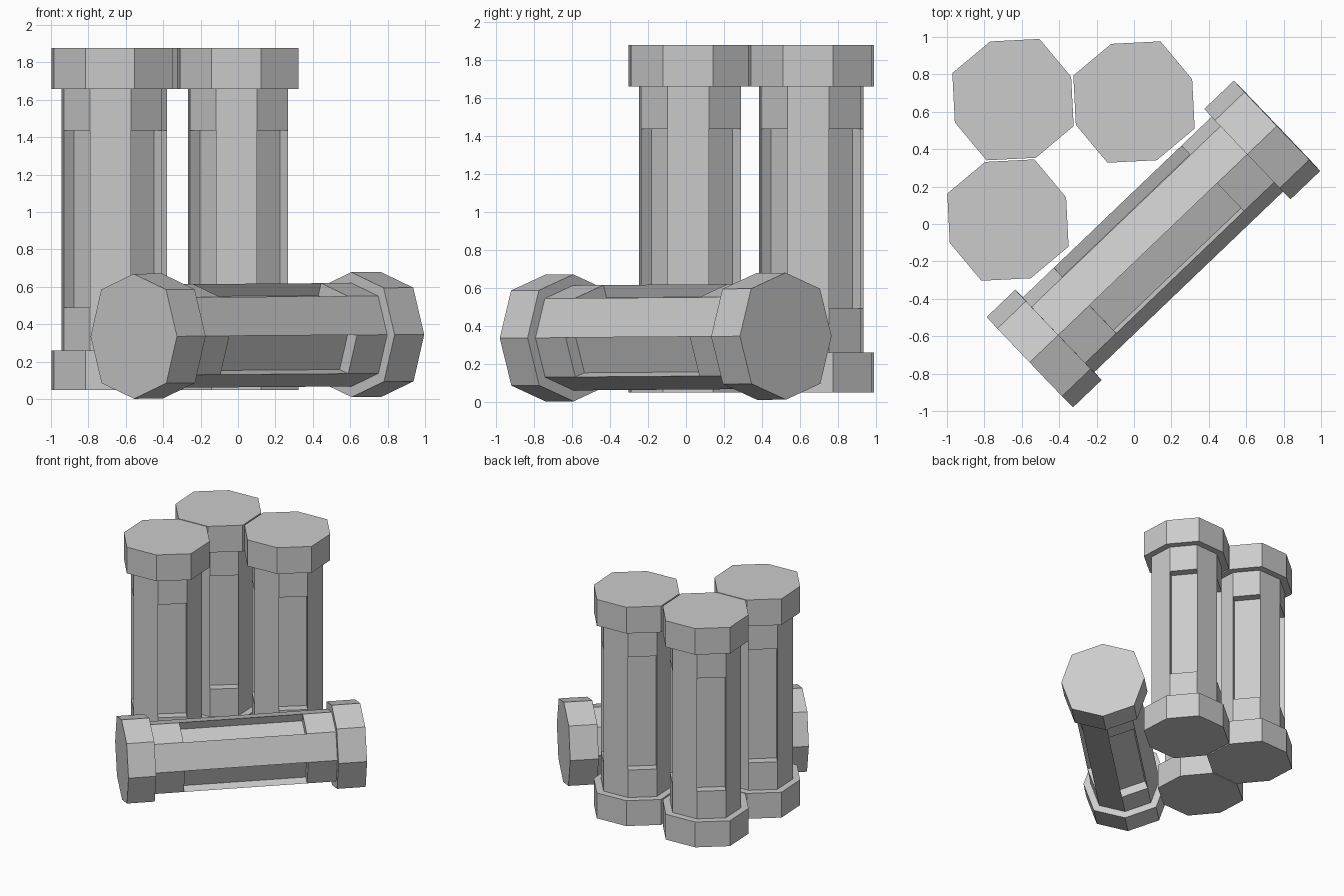
import bpy, bmesh, math
from mathutils import Matrix, Vector

if "Cube" in bpy.data.objects:
    bpy.data.objects.remove(bpy.data.objects["Cube"])

SIDES = 8
LENGTH = 1.829
CAP_R = (0.334, 0.354)      # alternating corner radii of the octagon
BODY = 0.828                # body size relative to the end caps
RECESS = 0.07

# profile along the axis: (height, scale of the octagon)
PROFILE = [(0, 1), (0.212, 1), (0.212, BODY), (0.442, BODY),
           (1.387, BODY), (1.610, BODY), (1.610, 1), (LENGTH, 1)]


def canister_mesh():
    bm = bmesh.new()
    rings = []
    for z, s in PROFILE:
        ring = []
        for k in range(SIDES):
            a, r = math.tau * k / SIDES, CAP_R[k % 2] * s
            ring.append(bm.verts.new((r * math.cos(a), r * math.sin(a), z)))
        rings.append(ring)
    # end faces
    bm.faces.new(rings[0][::-1])
    bm.faces.new(rings[-1])
    # side walls, keeping every second face of the middle band for a recess
    panels = []
    for i in range(len(rings) - 1):
        lo, hi = rings[i], rings[i + 1]
        for k in range(SIDES):
            n = (k + 1) % SIDES
            f = bm.faces.new((lo[k], lo[n], hi[n], hi[k]))
            if i == 3 and k % 2 == 0:
                panels.append(f)
    bm.normal_update()
    # sunken panels
    bmesh.ops.inset_individual(bm, faces=panels, thickness=0, depth=-RECESS)
    me = bpy.data.meshes.new("canister")
    bm.to_mesh(me)
    bm.free()
    return me


mesh = canister_mesh()


def place(name, matrix):
    ob = bpy.data.objects.new(name, mesh)
    bpy.context.collection.objects.link(ob)
    ob.matrix_world = matrix


# three standing canisters
for name, x, y in [("standing_canister_back_left", -0.647, 0.665),
                   ("standing_canister_back_right", 0.0, 0.652),
                   ("standing_canister_front_left", -0.674, 0.021)]:
    place(name, Matrix.Translation((x, y, 0.048)) @ Matrix.Rotation(math.radians(21.4), 4, 'Z'))

# canister lying diagonally in front, one corner of the octagon pointing up
base = Vector((-0.557, -0.739, 0.335))
axis = (Vector((0.77, 0.53, 0.345)) - base).normalized()
side = axis.cross(Vector((0, 0, 1))).normalized()
up = side.cross(axis)
rot = Matrix((up, side, axis)).transposed().to_4x4()
place("lying_canister", Matrix.Translation(base) @ rot)
